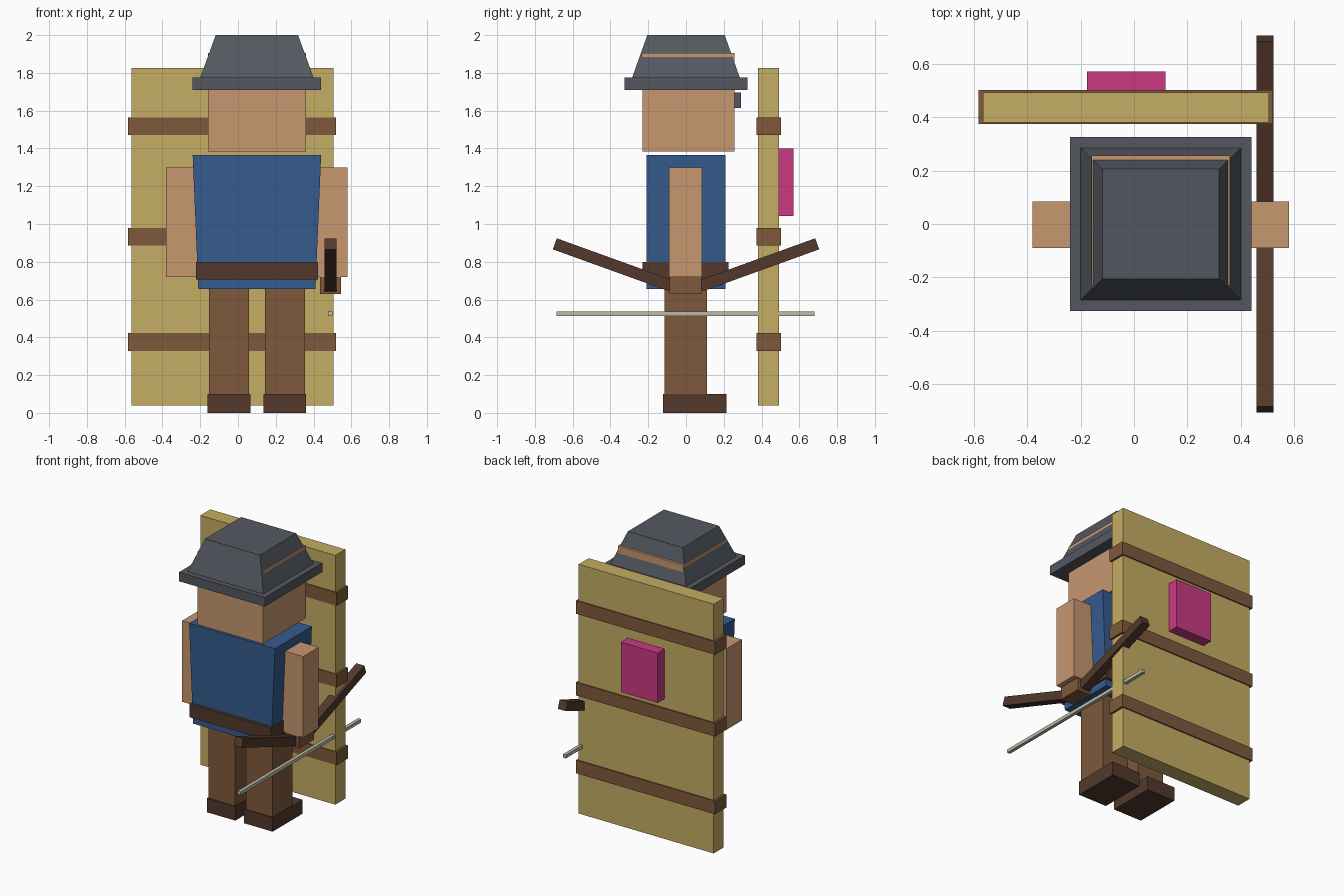
import bpy
import math

if "Cube" in bpy.data.objects:
    bpy.data.objects.remove(bpy.data.objects["Cube"])


def material(name, rgb):
    """Flat material from an sRGB 0-255 colour."""
    def lin(c):
        c /= 255
        return c / 12.92 if c <= 0.04045 else ((c + 0.055) / 1.055) ** 2.4
    m = bpy.data.materials.new(name)
    m.diffuse_color = (*[lin(c) for c in rgb], 1)
    m.use_nodes = True
    m.node_tree.nodes["Principled BSDF"].inputs["Base Color"].default_value = m.diffuse_color
    return m


SKIN = material("skin", (199, 151, 112))
BLUE = material("blue cloth", (53, 91, 142))
STRAW = material("straw yellow", (196, 173, 99))
BROWN = material("leather brown", (127, 89, 60))
DARK = material("dark brown", (83, 57, 44))
GREY = material("slate grey", (84, 88, 96))
PINK = material("magenta", (202, 57, 130))
CREAM = material("string cream", (192, 187, 168))


def block(name, mat, x, y, z, taper=(0, 0)):
    """Box from ranges; taper grows (+) or shrinks (-) each side at the top."""
    cx, cy = sum(x) / 2, sum(y) / 2
    hx, hy = (x[1] - x[0]) / 2, (y[1] - y[0]) / 2
    verts = []
    for top in (0, 1):
        dx, dy = hx + top * taper[0], hy + top * taper[1]
        verts += [(cx + sx * dx, cy + sy * dy, z[top])
                  for sx, sy in ((-1, -1), (1, -1), (1, 1), (-1, 1))]
    faces = [(3, 2, 1, 0), (4, 5, 6, 7)]
    faces += [(i, (i + 1) % 4, (i + 1) % 4 + 4, i + 4) for i in range(4)]
    me = bpy.data.meshes.new(name)
    me.from_pydata(verts, [], faces)
    me.materials.append(mat)
    ob = bpy.data.objects.new(name, me)
    bpy.context.collection.objects.link(ob)
    return ob


MID = 0.1  # centre line of the figure

# Legs, shoes, arms and eyes, one per side
for side, s in (("left", -1), ("right", 1)):
    def span(centre, half):
        return (MID + s * centre - half, MID + s * centre + half)
    block(side + "_leg", BROWN, span(0.148, 0.106), (-0.115, 0.11), (0.1, 0.68))
    block(side + "_shoe", DARK, span(0.148, 0.113), (-0.123, 0.215), (0, 0.1))
    block(side + "_arm", SKIN, span(0.39, 0.09), (-0.09, 0.085), (0.72, 1.3))
    block(side + "_eye", GREY, span(0.12, 0.045), (0.25, 0.29), (1.615, 1.695))

# Torso, belt and head
block("torso", BLUE, (-0.21, 0.41), (-0.21, 0.208), (0.655, 1.365), (0.03, 0))
block("belt", DARK, (-0.223, 0.423), (-0.23, 0.224), (0.705, 0.8))
block("head", SKIN, (-0.16, 0.36), (-0.23, 0.257), (1.385, 1.905))

# Hat
block("hat_brim", GREY, (-0.24, 0.44), (-0.325, 0.325), (1.71, 1.775))
block("hat_crown", GREY, (-0.2, 0.4), (-0.285, 0.285), (1.775, 2.0), (-0.082, -0.08))

# Large board with straps and a plate
block("board", STRAW, (-0.565, 0.505), (0.38, 0.493), (0.04, 1.825))
for i, z in enumerate((0.375, 0.932, 1.517)):
    block(f"board_strap_{i + 1}", BROWN, (-0.582, 0.52), (0.374, 0.502),
          (z - 0.047, z + 0.047))
block("board_plate", PINK, (-0.175, 0.117), (0.49, 0.57), (1.043, 1.4))

# Bow: grip, two angled limbs and string
block("bow_grip", BROWN, (0.433, 0.545), (-0.088, 0.082), (0.63, 0.725))
dy, dz = 0.615, 0.222
length = math.hypot(dy, dz)
for name, s in (("back", 1), ("front", -1)):
    limb = block(f"bow_limb_{name}", DARK, (-0.032, 0.032),
                 (-length / 2, length / 2), (-0.031, 0.031))
    limb.location = (0.49, s * 0.387, 0.784)
    limb.rotation_euler.x = s * math.atan2(dz, dy)
block("bow_string", CREAM, (0.476, 0.5), (-0.685, 0.68), (0.513, 0.537))
